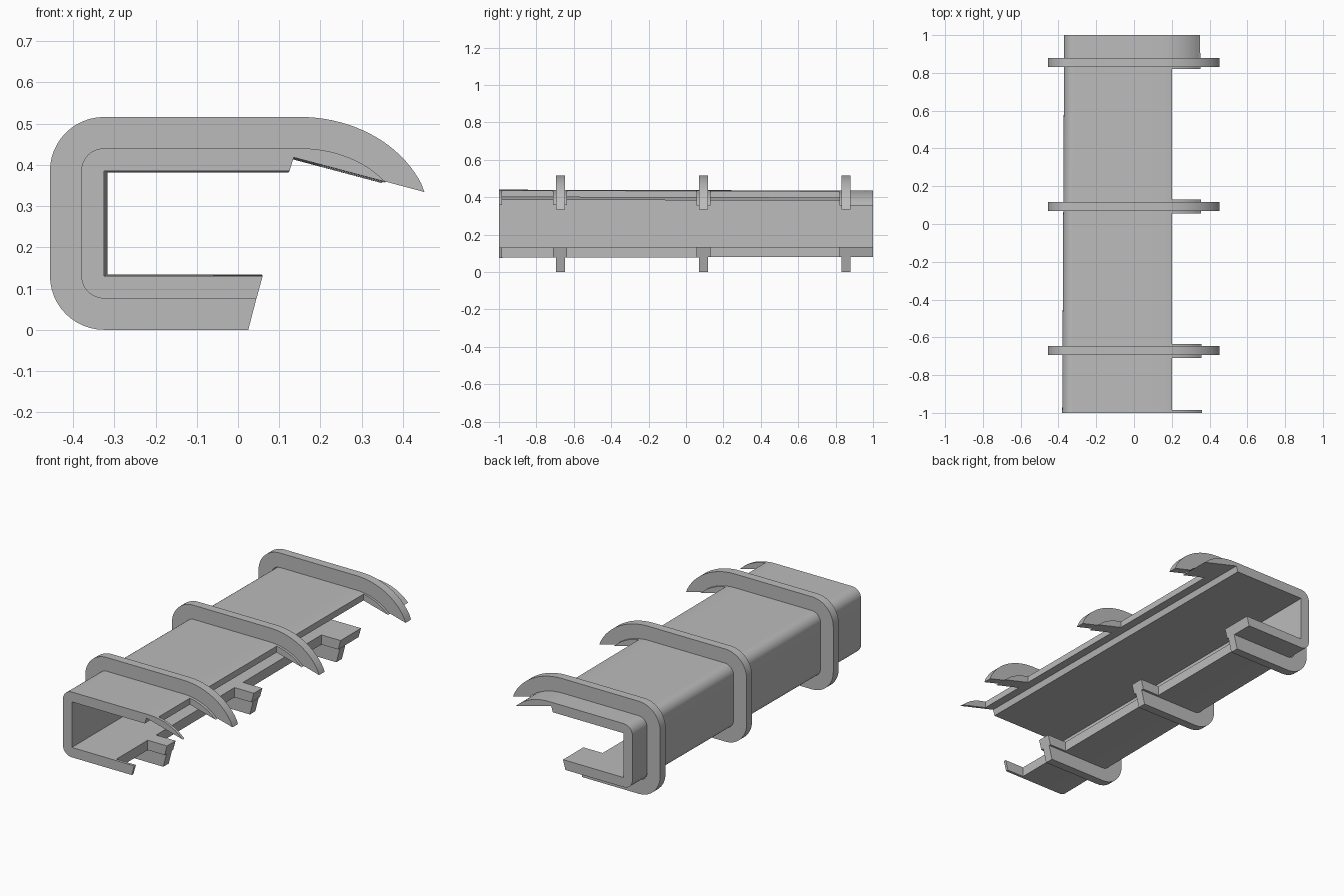
import bpy, bmesh, math

cube = bpy.data.objects.get("Cube")
if cube:
    bpy.data.objects.remove(cube)

grey = bpy.data.materials.new("plain grey")
grey.use_nodes = True
grey.diffuse_color = (0.5, 0.5, 0.5, 1)
bsdf = next(n for n in grey.node_tree.nodes if n.type == 'BSDF_PRINCIPLED')
bsdf.inputs["Base Color"].default_value = (0.5, 0.5, 0.5, 1)

LEFT, LOW, HIGH = -0.325, 0.131, 0.385   # inside faces of the channel
SWEEP_X, SWEEP_Z = 0.15, 0.25            # centre of the curved upper lip


def hook_outline(offset, reach, tip, foot_x):
    """C-shaped outline from lower lip, round the back, to the pointed upper lip."""
    pts = [(foot_x, LOW - offset)]
    for centre_z, start in ((LOW, 270), (HIGH, 180)):
        for i in range(13):
            a = math.radians(start - 90 * i / 12)
            pts.append((LEFT + offset * math.cos(a), centre_z + offset * math.sin(a)))
    rise = HIGH + offset - SWEEP_Z
    end = math.asin(min(1, (tip[0] - SWEEP_X) / reach))
    for i in range(20):
        a = end * i / 20
        pts.append((SWEEP_X + reach * math.sin(a), SWEEP_Z + rise * math.cos(a)))
    return pts + [tip]


def prism(name, outline, y0, y1, back_scale=1.0):
    """Extrude an x-z outline along y, optionally narrowing towards the back."""
    bm = bmesh.new()
    mid = 0.258
    front = [bm.verts.new((x, y0, z)) for x, z in outline]
    back = [bm.verts.new((x * back_scale, y1, mid + (z - mid) * back_scale))
            for x, z in outline]
    bm.faces.new(front)
    bm.faces.new(back[::-1])
    for i in range(len(outline)):
        j = (i + 1) % len(outline)
        bm.faces.new((front[i], back[i], back[j], front[j]))
    bmesh.ops.recalc_face_normals(bm, faces=bm.faces)
    mesh = bpy.data.meshes.new(name)
    bm.to_mesh(mesh)
    bm.free()
    mesh.materials.append(grey)
    obj = bpy.data.objects.new(name, mesh)
    bpy.context.collection.objects.link(obj)
    return obj


def activate(obj):
    bpy.ops.object.select_all(action='DESELECT')
    obj.select_set(True)
    bpy.context.view_layer.objects.active = obj


def smooth(obj):
    activate(obj)
    bpy.ops.object.shade_smooth_by_angle(angle=math.radians(25))


body_line = hook_outline(0.055, 0.252, (0.36, 0.358), 0.045)
rib_line = hook_outline(0.131, 0.32, (0.452, 0.334), 0.025)

# Channel body, slightly narrower at the back
inside = [(0.135, 0.418), (0.125, HIGH), (LEFT, HIGH), (LEFT, LOW), (0.06, LOW)]
body = prism("channel_body", body_line + inside, -1, 1, 0.973)

# Notches in both lips leave tabs at the ribs and at the ends
for y0, y1 in ((-0.985, -0.71), (-0.635, 0.055), (0.13, 0.82)):
    for x, z0, z1 in ((0.2, 0.3, 0.6), (-0.06, -0.1, 0.25)):
        cutter = prism("notch_cutter", [(x, z0), (0.8, z0), (0.8, z1), (x, z1)], y0, y1)
        cutter.hide_render = True
        activate(body)
        mod = body.modifiers.new("notch", 'BOOLEAN')
        mod.operation = 'DIFFERENCE'
        mod.solver = 'EXACT'
        mod.object = cutter
        bpy.ops.object.modifier_apply(modifier=mod.name)
        bpy.data.objects.remove(cutter)
smooth(body)

# Three ribs hugging the outside of the body
rib_inside = hook_outline(0.05, 0.247, (0.355, 0.36), 0.046)[::-1]
for name, y in (("front_rib", -0.67), ("middle_rib", 0.093), ("back_rib", 0.855)):
    smooth(prism(name, rib_line + rib_inside, y - 0.024, y + 0.024))
